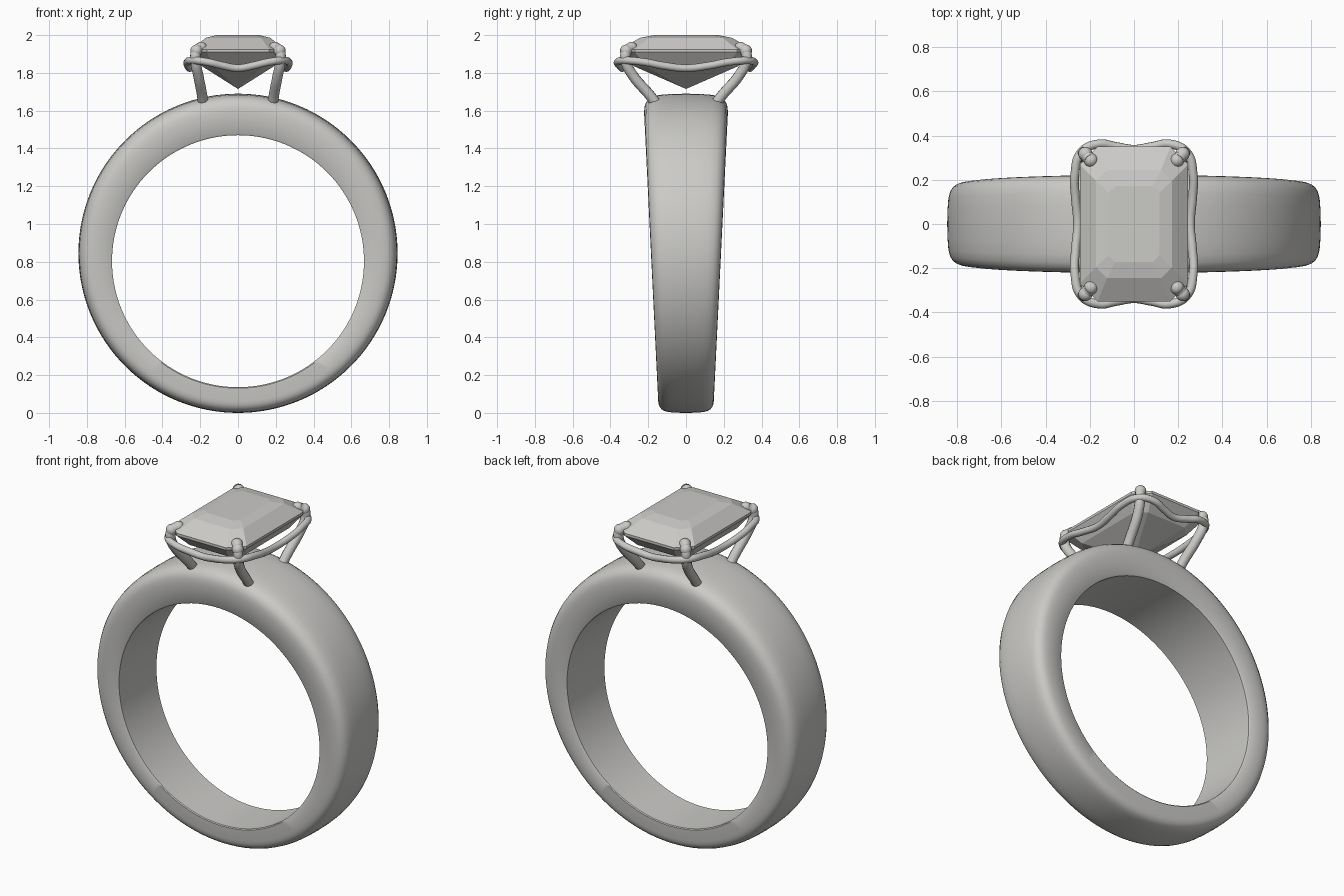
import bpy, bmesh
from math import sin, cos, pi, radians
from mathutils import Vector

cube = bpy.data.objects.get("Cube")
if cube:
    bpy.data.objects.remove(cube, do_unlink=True)

metal = bpy.data.materials.new("pale_grey")
metal.use_nodes = True
GREY = (0.6, 0.595, 0.575, 1)
metal.diffuse_color = GREY
metal.node_tree.nodes["Principled BSDF"].inputs["Base Color"].default_value = GREY


def add_object(name, data):
    ob = bpy.data.objects.new(name, data)
    bpy.context.collection.objects.link(ob)
    data.materials.append(metal)
    return ob


def select_only(ob):
    bpy.ops.object.select_all(action='DESELECT')
    ob.select_set(True)
    bpy.context.view_layer.objects.active = ob


def loft(name, rings, closed=False, tip=None):
    """Bridge equal rings of points; close the loop, or cap the start and end."""
    bm = bmesh.new()
    loops = [[bm.verts.new(p) for p in ring] for ring in rings]
    n = len(loops[0])
    pairs = list(zip(loops, loops[1:]))
    if closed:
        pairs.append((loops[-1], loops[0]))
    for a, b in pairs:
        for i in range(n):
            j = (i + 1) % n
            bm.faces.new((a[i], a[j], b[j], b[i]))
    if not closed:
        bm.faces.new(loops[0])
    if tip:
        end = bm.verts.new(tip)
        for i in range(n):
            bm.faces.new((loops[-1][i], loops[-1][(i + 1) % n], end))
    bmesh.ops.recalc_face_normals(bm, faces=bm.faces)
    mesh = bpy.data.meshes.new(name)
    bm.to_mesh(mesh)
    bm.free()
    return add_object(name, mesh)


def wire(name, points, radius, cyclic=False):
    """Smooth round wire through the points, turned into a mesh."""
    curve = bpy.data.curves.new(name, 'CURVE')
    curve.dimensions = '3D'
    curve.bevel_depth = radius
    curve.bevel_resolution = 4
    curve.use_fill_caps = True
    spline = curve.splines.new('BEZIER')
    spline.bezier_points.add(len(points) - 1)
    spline.resolution_u = 8
    spline.use_cyclic_u = cyclic
    for bp, p in zip(spline.bezier_points, points):
        bp.co = p
        bp.handle_left_type = bp.handle_right_type = 'AUTO'
    ob = add_object(name, curve)
    select_only(ob)
    bpy.ops.object.convert(target='MESH')
    ob = bpy.context.object
    bpy.ops.object.shade_smooth_by_angle(angle=radians(50))
    return ob


# Band: domed section swept round two offset circles, wider towards the top
half = [(0.97, 0), (1, 0.04), (1, 0.55), (0.985, 0.68), (0.95, 0.78),
        (0.88, 0.87), (0.78, 0.93), (0.62, 0.97), (0.35, 0.992)]
section = half + [(0, 1)] + [(-u, t) for u, t in reversed(half)]
SEGMENTS = 128
rings = []
for k in range(SEGMENTS):
    a = 2 * pi * k / SEGMENTS
    inner = Vector((0.667 * sin(a), 0, 0.803 + 0.667 * cos(a)))
    outer = Vector((0.845 * sin(a), 0, 0.845 + 0.845 * cos(a)))
    ring = []
    for u, t in section:
        p = inner.lerp(outer, t)
        p.y = u * (0.144 + 0.049 * p.z)
        ring.append(p)
    rings.append(ring)
band = loft("band", rings, closed=True)
select_only(band)
bpy.ops.object.shade_smooth_by_angle(angle=radians(40))


# Gem: stacked rectangles with cut corners, ending in a point below
def cut_rectangle(x, y, c, z):
    corner = [(x, y - c), (x - c, y)]
    quarter2 = [(-a, b) for a, b in reversed(corner)]
    upper = corner + quarter2
    return [(a, b, z) for a, b in upper + [(-a, -b) for a, b in upper]]


tiers = [(0.115, 0.172, 0.03, 2.0), (0.172, 0.245, 0.05, 1.985),
         (0.245, 0.35, 0.08, 1.925), (0.245, 0.35, 0.08, 1.91),
         (0.19, 0.275, 0.06, 1.835)]
loft("gem", [cut_rectangle(*t) for t in tiers], tip=(0, 0, 1.715))

# Four prongs, each with a rounded claw leaning over the gem corner
prong_path = [(0.18, 0.13, 1.6), (0.19, 0.19, 1.68), (0.21, 0.28, 1.785),
              (0.224, 0.318, 1.86), (0.222, 0.317, 1.91), (0.2, 0.293, 1.935)]
for sx, side in ((1, "left"), (-1, "right")):
    for sy, end in ((-1, "front"), (1, "back")):
        name = f"{end}_{side}_prong"
        wire(name, [(sx * x, sy * y, z) for x, y, z in prong_path], 0.028)
        for label, at in (("claw", (0.195, 0.288, 1.932)), ("shoulder", (0.22, 0.317, 1.918))):
            bpy.ops.mesh.primitive_uv_sphere_add(
                segments=16, ring_count=10, radius=0.032,
                location=(sx * at[0], sy * at[1], at[2]))
            ball = bpy.context.object
            ball.name = f"{name}_{label}"
            ball.data.materials.append(metal)
            bpy.ops.object.shade_smooth()

# Gallery wire: a wavy loop outside the prongs, sagging between them
quarter = [(0.255, 0, 1.825), (0.265, 0.12, 1.838), (0.268, 0.22, 1.857),
           (0.238, 0.325, 1.866), (0.16, 0.362, 1.857), (0.08, 0.35, 1.838)]
middle = (0, 0.338, 1.825)
half_loop = quarter + [middle] + [(-x, y, z) for x, y, z in reversed(quarter)]
loop = half_loop + [(-x, -y, z) for x, y, z in half_loop[1:-1]]
wire("gallery_wire", loop, 0.02, cyclic=True)
